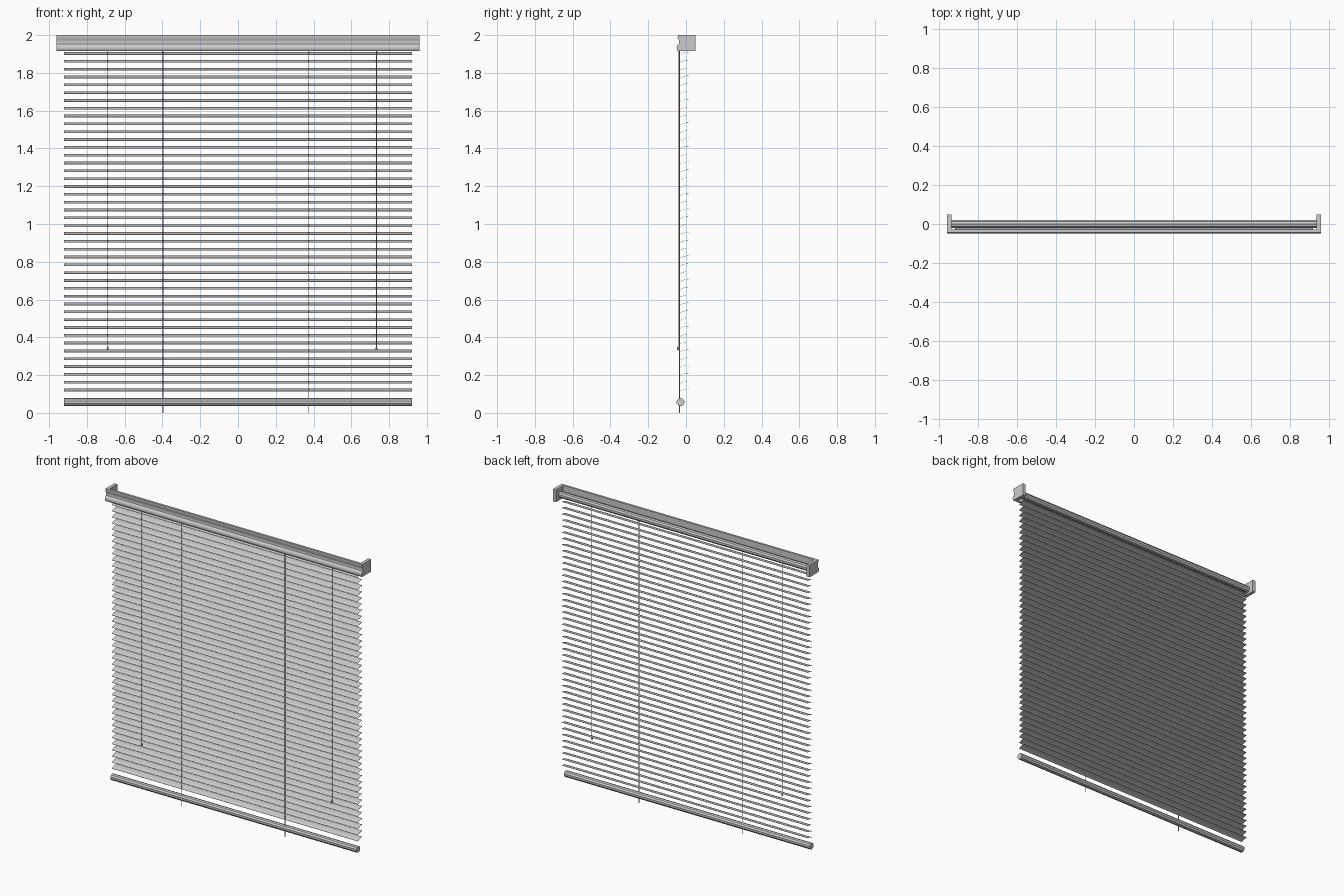
import bpy, bmesh, math
from mathutils import Vector

if "Cube" in bpy.data.objects:
    bpy.data.objects.remove(bpy.data.objects["Cube"])


def add_object(name, bm, smooth=False):
    bmesh.ops.recalc_face_normals(bm, faces=bm.faces)
    mesh = bpy.data.meshes.new(name)
    bm.to_mesh(mesh)
    bm.free()
    ob = bpy.data.objects.new(name, mesh)
    bpy.context.collection.objects.link(ob)
    if smooth:
        bpy.ops.object.select_all(action='DESELECT')
        ob.select_set(True)
        bpy.context.view_layer.objects.active = ob
        bpy.ops.object.shade_smooth_by_angle(angle=math.radians(35))
    return ob


def extrude_x(name, profile, x0, x1, smooth=False):
    """Solid bar: a closed (y, z) profile swept along x."""
    bm = bmesh.new()
    face = bm.faces.new([bm.verts.new((x0, y, z)) for y, z in profile])
    res = bmesh.ops.extrude_face_region(bm, geom=[face])
    verts = [g for g in res["geom"] if isinstance(g, bmesh.types.BMVert)]
    bmesh.ops.translate(bm, vec=Vector((x1 - x0, 0, 0)), verts=verts)
    bm.faces.index_update()
    return add_object(name, bm, smooth)


def rod(name, x, y, z0, z1, r0, r1, sides=8):
    """Vertical cylinder or cone."""
    bm = bmesh.new()
    bmesh.ops.create_cone(bm, cap_ends=True, segments=sides, radius1=r0,
                          radius2=r1, depth=z1 - z0)
    bmesh.ops.translate(bm, vec=Vector((x, y, (z0 + z1) / 2)), verts=bm.verts)
    return add_object(name, bm, True)


def ring(cy, cz, r, n=10):
    return [(cy + r * math.cos(2 * math.pi * (i + .5) / n),
             cz + r * math.sin(2 * math.pi * (i + .5) / n)) for i in range(n)]


HALF = 0.92

# Moulded valance across the front, with returns at both ends
valance = [(-0.028, 2.0), (-0.043, 2.0), (-0.044, 1.985), (-0.039, 1.976),
           (-0.036, 1.962), (-0.038, 1.952), (-0.046, 1.945), (-0.05, 1.934),
           (-0.048, 1.922), (-0.043, 1.916), (-0.028, 1.916)]
extrude_x("valance", valance, -0.96, 0.96, True)
end_return = [(-0.03, 1.916), (0.05, 1.916), (0.05, 2.0), (-0.03, 2.0)]
for side, name in ((-1, "left_return"), (1, "right_return")):
    extrude_x(name, end_return, side * 0.938, side * 0.96)

# Head tube behind the valance and weighted bottom rail
extrude_x("head_tube", ring(0.0, 1.95, 0.021), -0.94, 0.94, True)
extrude_x("bottom_rail", ring(-0.029, 0.057, 0.021), -HALF, HALF, True)

# Slats: thin crowned strips, front edge tilted down
COUNT, Z_TOP, Z_LOW = 44, 1.904, 0.122
STEPS, T = 4, 0.0012
for i in range(COUNT):
    z = Z_TOP + (Z_LOW - Z_TOP) * i / (COUNT - 1)
    upper = []
    for k in range(STEPS + 1):
        u = k / STEPS
        crown = 0.003 * (1 - (2 * u - 1) ** 2)
        upper.append((-0.034 + 0.047 * u, z - 0.007 + 0.013 * u + crown))
    lower = [(y, h - T) for y, h in reversed(upper)]
    extrude_x(f"slat_{i + 1:02d}", upper + lower, -HALF, HALF, True)

# Lift cords running down past the bottom rail
for x, r, name in ((-0.397, 0.003, "left_lift_cord"),
                   (0.375, 0.002, "right_lift_cord")):
    rod(name, x, -0.034, 0.0, 1.95, r, r)

# Pull cords with small tassels
for x, name in ((-0.69, "left_pull"), (0.733, "right_pull")):
    rod(name + "_cord", x, -0.041, 0.345, 1.93, 0.002, 0.002)
    rod(name + "_tassel", x, -0.043, 0.333, 0.352, 0.006, 0.003)
